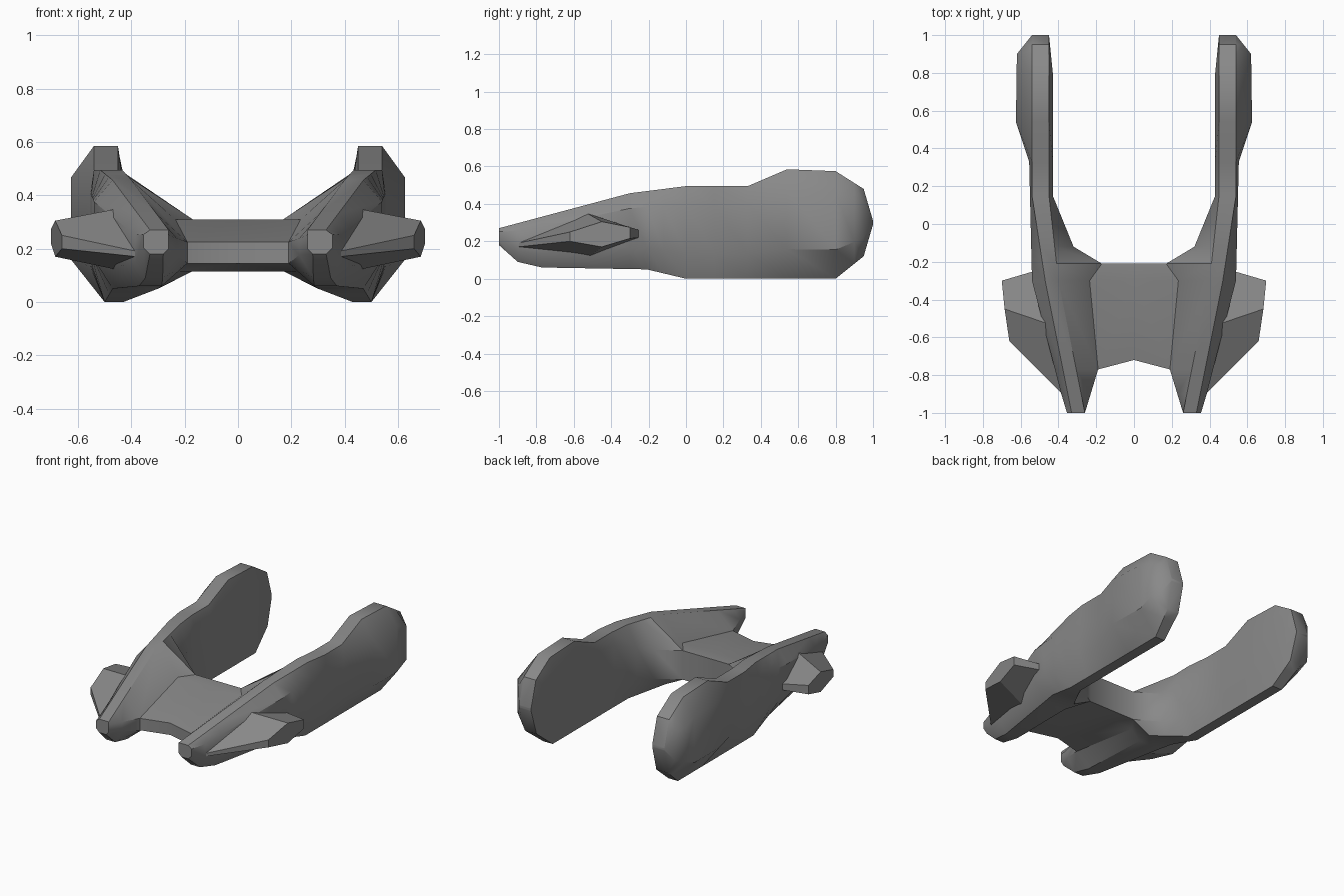
import bpy
import bmesh
import math

cube = bpy.data.objects.get("Cube")
if cube:
    bpy.data.objects.remove(cube)

grey = bpy.data.materials.new("plain grey")
grey.use_nodes = True
colour = (0.25, 0.25, 0.25, 1)
grey.diffuse_color = colour
grey.node_tree.nodes["Principled BSDF"].inputs["Base Color"].default_value = colour


def at(profile, y):
    """Read a profile of (y, value) points at y."""
    for (y0, v0), (y1, v1) in zip(profile, profile[1:]):
        if y <= y1:
            return v0 + (v1 - v0) * (y - y0) / (y1 - y0)
    return profile[-1][1]


def finish(bm, name, angle):
    """Turn a left half into a mirrored, shaded object."""
    bmesh.ops.recalc_face_normals(bm, faces=bm.faces)
    mesh = bpy.data.meshes.new(name)
    bm.to_mesh(mesh)
    bm.free()
    mesh.materials.append(grey)
    obj = bpy.data.objects.new(name, mesh)
    bpy.context.collection.objects.link(obj)
    mirror = obj.modifiers.new("Mirror", "MIRROR")
    mirror.use_clip = True
    bpy.ops.object.select_all(action="DESELECT")
    obj.select_set(True)
    bpy.context.view_layer.objects.active = obj
    bpy.ops.object.shade_smooth_by_angle(angle=math.radians(angle))
    return obj


# Arm outlines along its length
top_z = [(-1, .27), (-.3, .457), (0, .495), (.33, .495), (.54, .585), (.8, .575), (.95, .48), (1, .31)]
bottom_z = [(-1, .18), (-.9, .09), (-.77, .06), (-.21, .05), (0, 0), (.8, 0), (.95, .12), (1, .29)]
outer_x = [(-1, .355), (-.9, .385), (-.3, .54), (.33, .555), (.54, .625), (.9, .62), (1, .54)]
inner_x = [(-1, .26), (-.77, .19), (-.3, .235), (-.21, .17), (-.12, .32), (.15, .43), (.8, .43), (1, .45)]
inner_high = [(-1, .25), (-.77, .225), (-.3, .31), (-.12, .31), (.15, .42), (.8, .48), (.95, .42), (1, .305)]
inner_low = [(-1, .2), (-.77, .145), (-.3, .115), (.8, .12), (.95, .2), (1, .295)]
top_in = [(-1, .26), (-.3, .4), (.15, .45), (1, .45)]
top_out = [(-1, .33), (-.3, .47), (.15, .54), (1, .54)]
bottom_in = [(-1, .28), (-.21, .3), (0, .43), (.8, .43), (1, .45)]
bottom_out = [(-1, .33), (-.21, .47), (0, .5), (.8, .5), (1, .54)]
stations = [-1, -.9, -.77, -.3, -.21, -.12, 0, .15, .33, .54, .8, .9, .95, 1]

# Arms: eight-sided rings lofted from nose to tail
bm = bmesh.new()
rings = []
for y in stations:
    t, b = at(top_z, y), at(bottom_z, y)
    outer, inner = at(outer_x, y), at(inner_x, y)
    section = [
        (at(top_in, y), t), (at(top_out, y), t),
        (outer, b + .8 * (t - b)), (outer, b + .27 * (t - b)),
        (at(bottom_out, y), b), (at(bottom_in, y), b),
        (inner, at(inner_low, y)), (inner, at(inner_high, y)),
    ]
    rings.append([bm.verts.new((x, y, z)) for x, z in section])

bridge_span = (2, 3)
for i, (a, b) in enumerate(zip(rings, rings[1:])):
    for j in range(8):
        k = (j + 1) % 8
        if j == 6 and i in bridge_span:
            continue  # left open for the bridge
        bm.faces.new((a[j], a[k], b[k], b[j]))
bm.faces.new(rings[0])
bm.faces.new(rings[-1])

# Bridge: joins the open inner side to the centre line
joint = [rings[i][7] for i in (2, 3, 4)] + [rings[i][6] for i in (4, 3, 2)]
centre = [bm.verts.new((0, max(v.co.y, -.72), v.co.z)) for v in joint]
for j in range(6):
    k = (j + 1) % 6
    bm.faces.new((joint[j], joint[k], centre[k], centre[j]))
finish(bm, "arms_and_bridge", 38)

# Side fins: six-sided root and tip
root = [(.38, -.9, .19), (.45, -.53, .35), (.53, -.25, .26),
        (.53, -.25, .22), (.4, -.53, .11), (.38, -.9, .17)]
tip = [(.66, -.62, .25), (.685, -.45, .305), (.7, -.3, .275),
       (.7, -.3, .215), (.685, -.45, .17), (.66, -.62, .2)]
bm = bmesh.new()
r, t = ([bm.verts.new(p) for p in ring] for ring in (root, tip))
for j in range(6):
    k = (j + 1) % 6
    bm.faces.new((r[j], r[k], t[k], t[j]))
bm.faces.new(r)
bm.faces.new(t)
finish(bm, "side_fins", 30)
